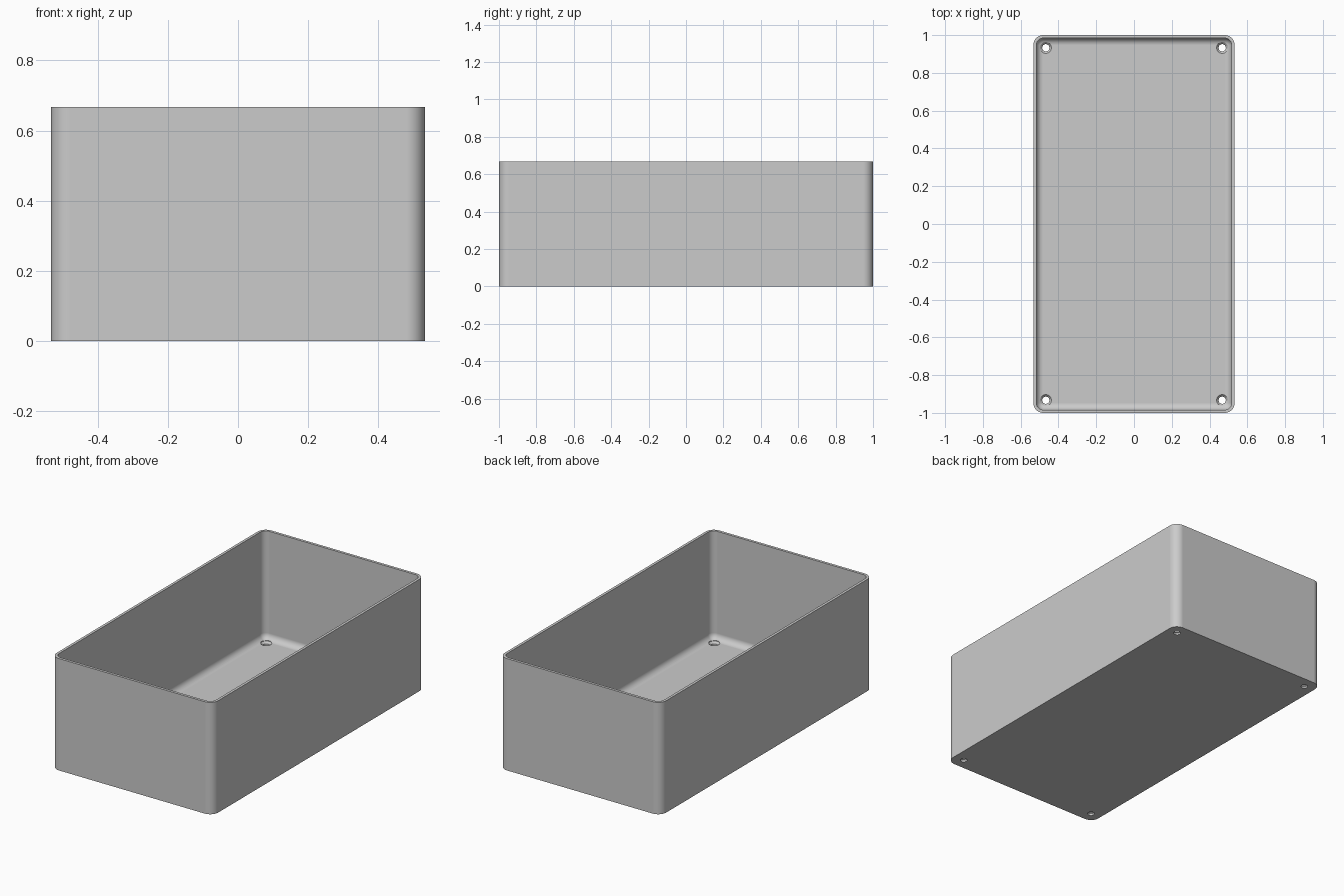
import bpy
import bmesh
import math

cube = bpy.data.objects.get("Cube")
if cube:
    bpy.data.objects.remove(cube, do_unlink=True)

WIDTH, LENGTH, HEIGHT = 1.066, 2.0, 0.667
WALL, FLOOR, CORNER = 0.016, 0.023, 0.053

grey = bpy.data.materials.new("light_grey")
grey.use_nodes = True
grey.diffuse_color = (0.6, 0.6, 0.6, 1)
grey.node_tree.nodes["Principled BSDF"].inputs["Base Color"].default_value = (0.6, 0.6, 0.6, 1)


def add_object(name, bm):
    bmesh.ops.recalc_face_normals(bm, faces=bm.faces)
    mesh = bpy.data.meshes.new(name)
    bm.to_mesh(mesh)
    bm.free()
    mesh.materials.append(grey)
    obj = bpy.data.objects.new(name, mesh)
    bpy.context.collection.objects.link(obj)
    return obj


def rounded_box(name, width, length, bottom, top, radius, round_bottom):
    """Box with rounded upright edges and, optionally, a filleted bottom."""
    bm = bmesh.new()
    bmesh.ops.create_cube(bm, size=1)
    for v in bm.verts:
        v.co.x *= width
        v.co.y *= length
        v.co.z = top if v.co.z > 0 else bottom
    edges = []
    for e in bm.edges:
        a, b = e.verts
        upright = abs(a.co.z - b.co.z) > 0.1
        low = max(a.co.z, b.co.z) < bottom + 0.01
        if upright or (round_bottom and low):
            edges.append(e)
    bmesh.ops.bevel(bm, geom=edges, offset=radius, offset_type='OFFSET',
                    segments=10, profile=0.5, affect='EDGES')
    return add_object(name, bm)


def screw_hole(name, x, y):
    """Turned cutter: a through hole that widens to a countersink."""
    profile = [(0.019, -0.02), (0.019, FLOOR - 0.012),
               (0.03, FLOOR), (0.03, FLOOR + 0.04)]
    sides = 32
    bm = bmesh.new()
    rings = []
    for r, z in profile:
        rings.append([bm.verts.new((x + r * math.cos(math.tau * i / sides),
                                    y + r * math.sin(math.tau * i / sides), z))
                      for i in range(sides)])
    for lower, upper in zip(rings, rings[1:]):
        for i in range(sides):
            j = (i + 1) % sides
            bm.faces.new((lower[i], lower[j], upper[j], upper[i]))
    bm.faces.new(rings[0][::-1])
    bm.faces.new(rings[-1])
    return add_object(name, bm)


# Outer shell
box = rounded_box("open_box", WIDTH, LENGTH, 0, HEIGHT, CORNER, False)

# Cavity and the four corner screw holes
cutters = [rounded_box("cavity_cutter", WIDTH - 2 * WALL, LENGTH - 2 * WALL,
                       FLOOR, HEIGHT + 0.2, CORNER - WALL, True)]
for sx in (-1, 1):
    for sy in (-1, 1):
        cutters.append(screw_hole("screw_hole_cutter", sx * 0.467, sy * 0.933))

bpy.ops.object.select_all(action='DESELECT')
box.select_set(True)
bpy.context.view_layer.objects.active = box
for cutter in cutters:
    cutter.hide_render = True
    mod = box.modifiers.new("cut", 'BOOLEAN')
    mod.operation = 'DIFFERENCE'
    mod.solver = 'EXACT'
    mod.object = cutter
    bpy.ops.object.modifier_apply(modifier=mod.name)
for cutter in cutters:
    bpy.data.objects.remove(cutter, do_unlink=True)

# Smooth rounded corners, crisp rim and hole edges
bpy.ops.object.shade_smooth_by_angle(angle=math.radians(30))
weighted = box.modifiers.new("weighted_normals", 'WEIGHTED_NORMAL')
weighted.keep_sharp = True
